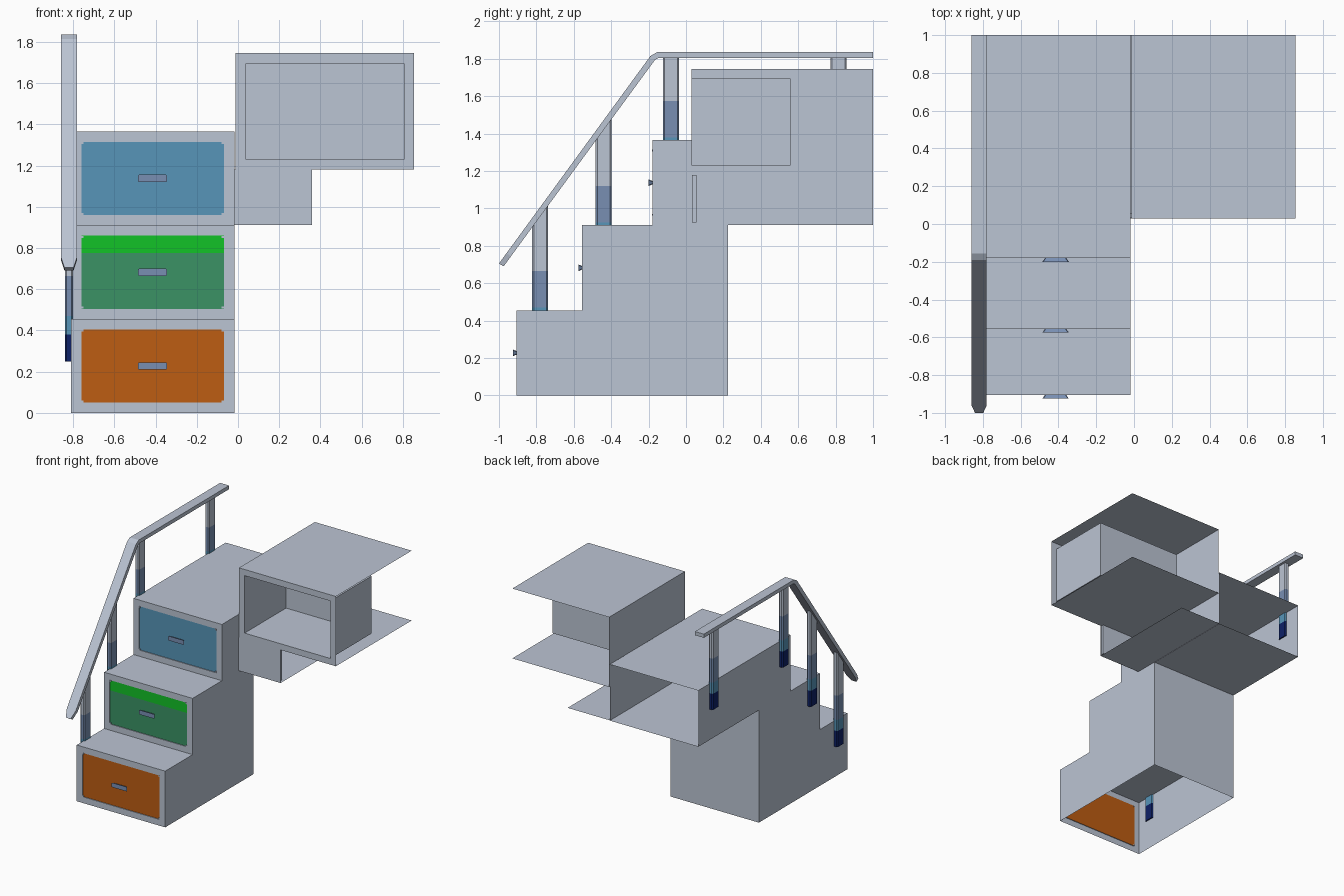
import bpy
import bmesh
from mathutils import Vector

if "Cube" in bpy.data.objects:
    bpy.data.objects.remove(bpy.data.objects["Cube"], do_unlink=True)


def material(name, rgb):
    m = bpy.data.materials.new(name)
    m.use_nodes = True
    m.diffuse_color = (*rgb, 1)
    m.node_tree.nodes["Principled BSDF"].inputs["Base Color"].default_value = (*rgb, 1)
    return m


GREY = material("pale grey", (0.5, 0.555, 0.655))
ORANGE = material("orange", (0.51, 0.11, 0.006))
GREEN = material("deep green", (0.043, 0.29, 0.13))
LIME = material("bright green", (0.006, 0.54, 0.02))
BLUE = material("sky blue", (0.095, 0.30, 0.485))
SLATE = material("slate blue", (0.19, 0.275, 0.45))
NAVY = material("navy", (0.004, 0.015, 0.135))


def finish(bm, name, mats):
    mesh = bpy.data.meshes.new(name)
    bm.to_mesh(mesh)
    bm.free()
    for m in mats:
        mesh.materials.append(m)
    obj = bpy.data.objects.new(name, mesh)
    bpy.context.collection.objects.link(obj)
    return obj


def box(lo, hi, omit=()):
    """Box mesh between two corners, leaving out sides such as '+y'."""
    bm = bmesh.new()
    bmesh.ops.create_cube(bm, size=1)
    lo, hi = Vector(lo), Vector(hi)
    for v in bm.verts:
        v.co = Vector([(lo[i] + hi[i]) / 2 + v.co[i] * (hi[i] - lo[i]) for i in range(3)])
    bm.normal_update()
    gone = []
    for f in bm.faces:
        axis = max(range(3), key=lambda i: abs(f.normal[i]))
        if ("+" if f.normal[axis] > 0 else "-") + "xyz"[axis] in omit:
            gone.append(f)
    bmesh.ops.delete(bm, geom=gone, context="FACES")
    return bm


def recess_front(bm, border, depth):
    """Frame the front face and push its middle back."""
    bm.normal_update()
    front = min(bm.faces, key=lambda f: f.normal.y)
    bmesh.ops.inset_individual(bm, faces=[front], thickness=border, use_even_offset=True)
    bmesh.ops.inset_individual(bm, faces=[front], thickness=0.0, depth=-depth)
    return front


def cut(bm, faces, z):
    geom = list({g for f in faces for g in (f, *f.edges, *f.verts)})
    bmesh.ops.bisect_plane(bm, geom=geom, plane_co=(0, 0, z), plane_no=(0, 0, 1))


LEFT, RIGHT, H = -0.81, -0.018, 0.455

# Three stacked drawer steps, each with a coloured front, handle and corner studs
steps = [
    ("lower", -0.905, 0.225, ("-z",), ORANGE, ORANGE),
    ("middle", -0.555, 0.225, ("-z",), GREEN, LIME),
    ("upper", -0.18, 1.0, ("+y",), BLUE, BLUE),
]
for i, (level, y0, y1, omit, main, strip) in enumerate(steps):
    z0 = i * H
    zc = z0 + H / 2
    bm = box((LEFT, y0, z0), (RIGHT, y1, z0 + H), omit)
    panel = recess_front(bm, 0.05, 0.006)
    split = z0 + 0.32
    if strip is not main:
        cut(bm, [panel], split)
    bm.normal_update()
    for f in bm.faces:
        c = f.calc_center_median()
        if f.normal.y < -0.9 and c.y > y0 + 0.003:
            f.material_index = 2 if c.z > split else 1
    finish(bm, level + "_step", [GREY, main, strip])

    # Handle, flaring away from the drawer
    bm = box((-0.485, y0 - 0.02, zc - 0.018), (-0.345, y0 + 0.006, zc + 0.018))
    for v in bm.verts:
        if v.co.y > y0:
            v.co.x = -0.415 + (v.co.x + 0.415) * 0.75
            v.co.z = zc + (v.co.z - zc) * 0.35
    corners = [e for e in bm.edges if abs(e.verts[0].co.y - e.verts[1].co.y) > 0.01]
    bmesh.ops.bevel(bm, geom=corners, offset=0.004, segments=1, affect="EDGES")
    finish(bm, level + "_handle", [SLATE])

    bm = bmesh.new()
    for x in (LEFT + 0.056, RIGHT - 0.056):
        for z in (z0 + 0.056, z0 + H - 0.056):
            ret = bmesh.ops.create_cube(bm, size=0.01)
            bmesh.ops.translate(bm, verts=ret["verts"], vec=(x, y0 + 0.004, z))
    finish(bm, level + "_corner_studs", [GREY])

# Side cabinet: open at the back and right, with a deep niche in front
bm = box((-0.012, 0.03, 1.18), (0.855, 1.0, 1.745), ("+x", "+y"))
recess_front(bm, 0.05, 0.53)
finish(bm, "side_cabinet", [GREY])

# Support under the cabinet: a floor and a thin front panel
bm = box((RIGHT, 0.03, 0.912), (0.36, 1.0, 1.18), ("-x", "+x", "+y", "+z"))
finish(bm, "cabinet_support", [GREY])
bm = box((RIGHT, 0.032, 0.925), (0.355, 0.055, 1.178))
finish(bm, "support_panel", [GREY])

# Handrail: rectangular section swept along the slope and the landing
RAIL_X = -0.82
stations = [
    ((1.0, 1.835), (1.0, 1.805), 0.04),
    ((-0.155, 1.835), (-0.145, 1.805), 0.04),
    ((-0.19, 1.815), (-0.165, 1.795), 0.04),
    ((-0.96, 0.76), (-0.935, 0.745), 0.04),
    ((-1.0, 0.705), (-0.975, 0.69), 0.022),
]
bm = bmesh.new()
rings = []
for top, bottom, w in stations:
    rings.append([bm.verts.new((RAIL_X + s * w, *p))
                  for s, p in ((-1, top), (1, top), (1, bottom), (-1, bottom))])
for a, b in zip(rings, rings[1:]):
    for k in range(4):
        n = (k + 1) % 4
        bm.faces.new((a[k], a[n], b[n], b[k]))
bm.faces.new(rings[0])
bm.faces.new(rings[-1])
bmesh.ops.recalc_face_normals(bm, faces=bm.faces[:])
finish(bm, "handrail", [GREY])


def rail_underside(y):
    return min(1.81, 0.70 + (y + 0.975) * 1.364)


# Handrail posts, banded by height
posts = [("first", -0.78, 0.25), ("second", -0.44, 0.705),
         ("third", -0.08, 1.16), ("fourth", 0.815, 1.16)]
for name, y, foot in posts:
    bm = box((RAIL_X - 0.02, y - 0.043, foot), (RAIL_X + 0.02, y + 0.043, 1.9))
    upright = [e for e in bm.edges if abs(e.verts[0].co.z - e.verts[1].co.z) > 0.1]
    bmesh.ops.bevel(bm, geom=upright, offset=0.009, segments=1, affect="EDGES")
    for v in bm.verts:
        if v.co.z > 1.85:
            v.co.z = rail_underside(v.co.y)
    bands = [foot + 0.13, foot + 0.22, foot + 0.415]
    for z in bands:
        cut(bm, bm.faces[:], z)
    for f in bm.faces:
        f.material_index = sum(f.calc_center_median().z > z for z in bands)
    finish(bm, name + "_post", [NAVY, BLUE, SLATE, GREY])
